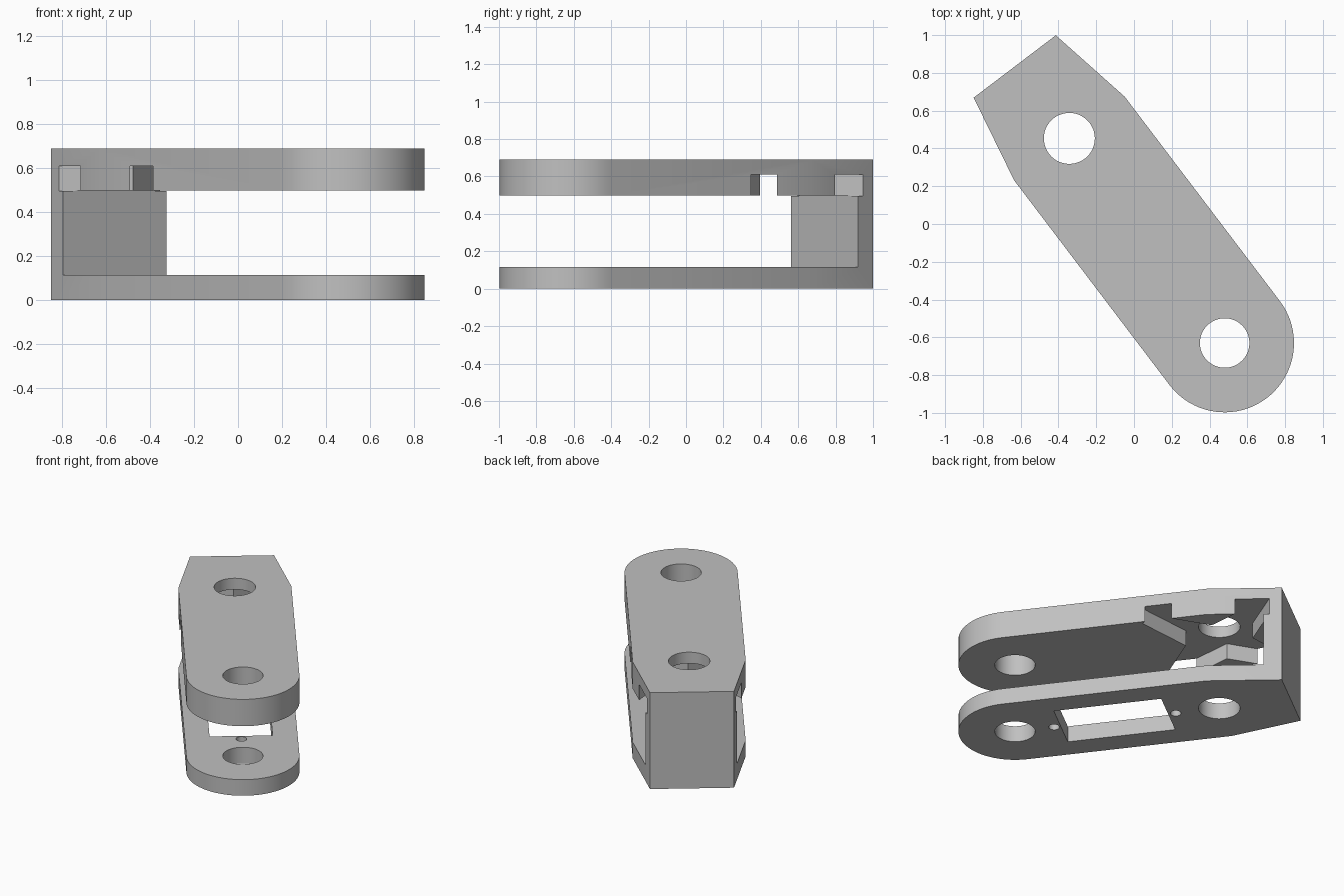
import bpy, bmesh
from math import cos, sin, pi, radians, atan2
from mathutils import Matrix

cube = bpy.data.objects.get("Cube")
if cube:
    bpy.data.objects.remove(cube, do_unlink=True)

grey = bpy.data.materials.new("light_grey")
grey.use_nodes = True
colour = (0.53, 0.53, 0.53, 1)
grey.diffuse_color = colour
grey.node_tree.nodes["Principled BSDF"].inputs["Base Color"].default_value = colour

# Link dimensions, measured along its length from the front pivot
HEIGHT, FLOOR, CEILING, RECESS = 0.69, 0.115, 0.498, 0.61
RADIUS, PIVOT, END = 0.367, 1.36, 1.838


def prism(name, outline, low, high):
    """Extrude a closed outline between two heights."""
    bm = bmesh.new()
    face = bm.faces.new([bm.verts.new((x, y, low)) for x, y in outline])
    top = bmesh.ops.extrude_face_region(bm, geom=[face])["geom"]
    moved = [v for v in top if isinstance(v, bmesh.types.BMVert)]
    bmesh.ops.translate(bm, verts=moved, vec=(0, 0, high - low))
    bmesh.ops.recalc_face_normals(bm, faces=bm.faces)
    mesh = bpy.data.meshes.new(name)
    bm.to_mesh(mesh)
    bm.free()
    obj = bpy.data.objects.new(name, mesh)
    bpy.context.collection.objects.link(obj)
    return obj


def arc(x, radius, start, end, steps):
    return [(x + radius * cos(start + (end - start) * i / steps),
             radius * sin(start + (end - start) * i / steps))
            for i in range(steps + 1)]


def circle(x, radius, steps=48):
    return arc(x, radius, 0, 2 * pi, steps)[:-1]


def box(x0, x1, half):
    return [(x0, -half), (x1, -half), (x1, half), (x0, half)]


# Solid link: rounded front, straight sides, tapered flat back
outline = arc(0, RADIUS, pi / 2, 3 * pi / 2, 40)
outline += [(PIVOT, -RADIUS), (END, -0.273), (END, 0.273), (PIVOT, RADIUS)]
link = prism("link_bracket", outline, 0, HEIGHT)
link.data.materials.append(grey)

# Four tapered arms of the cross recess under the top plate
cross = []
for k in range(4):
    a = radians(45 + 90 * k)
    cross.append((PIVOT + 0.222 * cos(a - pi / 4), 0.222 * sin(a - pi / 4)))
    for side in (-0.063, 0.063):
        cross.append((PIVOT + 0.55 * cos(a) - side * sin(a),
                      0.55 * sin(a) + side * cos(a)))

cutters = [
    prism("mouth_cutter", box(-1, 1.72, 1), FLOOR, CEILING),
    prism("cross_cutter", cross, CEILING - 0.003, RECESS),
    prism("front_pivot_cutter", circle(0, 0.131), -1, 1),
    prism("rear_pivot_cutter", circle(PIVOT, 0.135), -1, 1),
    prism("window_cutter", box(0.305, 1.02, 0.205), -1, 0.3),
    prism("front_screw_cutter", circle(0.26, 0.035, 24), -1, 0.3),
    prism("rear_screw_cutter", circle(1.07, 0.035, 24), -1, 0.3),
]

# Cut every opening, then drop the cutters
bpy.ops.object.select_all(action="DESELECT")
link.select_set(True)
bpy.context.view_layer.objects.active = link
for cutter in cutters:
    cutter.hide_render = True
    cut = link.modifiers.new(cutter.name, "BOOLEAN")
    cut.operation = "DIFFERENCE"
    cut.solver = "EXACT"
    cut.object = cutter
    bpy.ops.object.modifier_apply(modifier=cut.name)
    bpy.data.objects.remove(cutter, do_unlink=True)

# Swing the link to its diagonal pose
turn = Matrix.Rotation(atan2(1.464, -1.1115), 4, "Z")
link.data.transform(Matrix.Translation((0.48, -0.63, 0)) @ turn)
bpy.ops.object.shade_smooth_by_angle(angle=radians(25))
